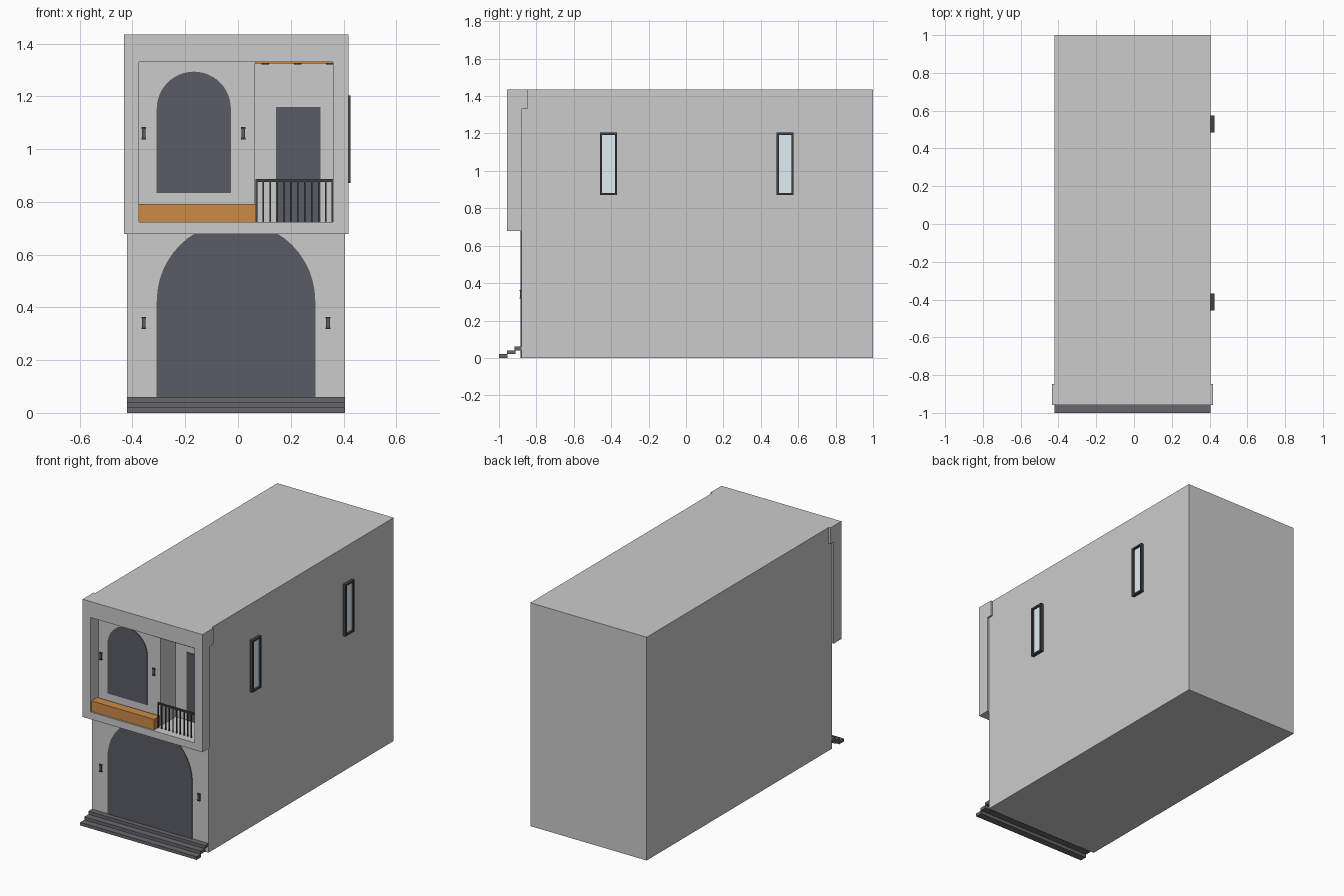
import bpy, bmesh, math
from mathutils import Vector

if "Cube" in bpy.data.objects:
    bpy.data.objects.remove(bpy.data.objects["Cube"])


def material(name, rgb):
    m = bpy.data.materials.new(name)
    m.diffuse_color = (*rgb, 1)
    m.use_nodes = True
    m.node_tree.nodes["Principled BSDF"].inputs["Base Color"].default_value = m.diffuse_color
    return m


DARK = material("dark_panel", (0.10, 0.108, 0.13))
STONE = material("step_stone", (0.14, 0.14, 0.15))
METAL = material("dark_metal", (0.05, 0.055, 0.06))
WOOD = material("wood", (0.60, 0.26, 0.06))
GLASS = material("glass", (0.75, 0.86, 0.9))


def finish(name, bm, mat=None):
    bmesh.ops.recalc_face_normals(bm, faces=bm.faces[:])
    me = bpy.data.meshes.new(name)
    bm.to_mesh(me)
    bm.free()
    ob = bpy.data.objects.new(name, me)
    bpy.context.collection.objects.link(ob)
    if mat:
        me.materials.append(mat)
    return ob


def add_box(bm, x, y, z):
    vs = bmesh.ops.create_cube(bm, size=1)["verts"]
    for v in vs:
        v.co = Vector([(a + b) / 2 + c * (b - a) for (a, b), c in zip((x, y, z), v.co)])


def box(name, x, y, z, mat=None):
    bm = bmesh.new()
    add_box(bm, x, y, z)
    return finish(name, bm, mat)


def ring(name, u, z, border, depth, place, mat=None):
    """Rectangular frame; place(u, d, z) maps it into the world."""
    bm = bmesh.new()
    l, r, b, t = border
    rects = [(u, z), ((u[0] + l, u[1] - r), (z[0] + b, z[1] - t))]
    loops = []
    for d in depth:
        for (u0, u1), (z0, z1) in rects:
            loops.append([bm.verts.new(place(a, d, c))
                          for a, c in ((u0, z0), (u1, z0), (u1, z1), (u0, z1))])
    for p, q in ((0, 1), (1, 3), (3, 2), (2, 0)):
        for i in range(4):
            j = (i + 1) % 4
            bm.faces.new((loops[p][i], loops[p][j], loops[q][j], loops[q][i]))
    return finish(name, bm, mat)


def arch(name, x0, x1, z0, spring, y, mat, n=24):
    """Round-topped panel extruded along y."""
    bm = bmesh.new()
    cx, r = (x0 + x1) / 2, (x1 - x0) / 2
    pts = [(x0, z0), (x1, z0)]
    pts += [(cx + r * math.cos(math.pi * i / n), spring + r * math.sin(math.pi * i / n))
            for i in range(n + 1)]
    face = bm.faces.new([bm.verts.new((px, y[0], pz)) for px, pz in pts])
    ext = bmesh.ops.extrude_face_region(bm, geom=[face])["geom"]
    for v in ext:
        if isinstance(v, bmesh.types.BMVert):
            v.co.y = y[1]
    return finish(name, bm, mat)


XL, XR, FRONT, TOP = -0.421, 0.406, -0.88, 1.434   # main block
OL, OR, OB, OT = -0.376, 0.361, 0.724, 1.331       # balcony opening
MID, BACK = 0.065, -0.725                          # recess

# Main block with the balcony recess cut in
body = box("house_body", (XL, XR), (FRONT, 1.0), (0, TOP))
cutter = box("recess_cutter", (MID, OR), (-1.0, BACK), (OB, OT))
cutter.hide_render = True
cutter.hide_set(True)
cut = body.modifiers.new("recess", "BOOLEAN")
cut.operation = "DIFFERENCE"
cut.solver = "EXACT"
cut.object = cutter

# Projecting frame round the upper storey, with its top lip
ring("facade_frame", (-0.433, 0.418), (0.678, TOP),
     (0.057, 0.057, 0.046, 0.103), (-0.958, FRONT), lambda u, d, z: (u, d, z))
box("frame_lip", (-0.433, 0.418), (FRONT, -0.847), (OT, TOP))

# Arched panels and balcony door
arch("garage_arch", -0.308, 0.293, 0.0, 0.424, (-0.885, -0.87), DARK)
arch("upper_arch_window", -0.308, -0.027, 0.834, 1.153, (-0.885, -0.87), DARK)
box("balcony_door", (0.144, 0.312), (BACK - 0.005, BACK + 0.01), (OB, 1.16), DARK)

# Wall lights: body with two end caps
for i, (x, z) in enumerate([(-0.357, 1.06), (0.02, 1.06), (-0.357, 0.341), (0.341, 0.341)]):
    box(f"wall_light_{i}", (x - 0.007, x + 0.007), (-0.888, -0.875), (z - 0.02, z + 0.02), DARK)
    for s in (-1, 1):
        box(f"wall_light_cap_{i}_{s}", (x - 0.009, x + 0.009), (-0.89, -0.875),
            (z + s * 0.02 - 0.003, z + s * 0.02 + 0.003), METAL)

# Planter and wooden ceiling
box("planter", (OL, 0.068), (-0.948, -0.89), (OB, 0.792), WOOD)
box("balcony_ceiling", (MID, OR), (-0.95, BACK), (OT - 0.006, OT), WOOD)

# Ceiling lights
bm = bmesh.new()
for x in (0.104, 0.226, 0.347):
    d = bmesh.ops.create_cone(bm, cap_ends=True, segments=20, radius1=0.014,
                              radius2=0.014, depth=0.006)["verts"]
    bmesh.ops.translate(bm, verts=d, vec=(x, -0.82, OT - 0.008))
finish("ceiling_lights", bm, METAL)

# Railing
bm = bmesh.new()
add_box(bm, (0.067, OR), (-0.915, -0.903), (0.876, 0.886))
for i in range(12):
    x = 0.07 + i * 0.0262
    add_box(bm, (x - 0.003, x + 0.003), (-0.912, -0.906), (OB, 0.878))
finish("railing", bm, METAL)

# Entrance steps
for i in range(3):
    y = -1.0 + 0.042 * i
    box(f"step_{i}", (XL, XR), (y, y + 0.046), (0.02 * i, 0.02 * i + 0.02), STONE)

# Side windows
for i, y in enumerate((-0.414, 0.53)):
    ring(f"window_frame_{i}", (y - 0.045, y + 0.045), (0.872, 1.204), (0.011,) * 4,
         (0.404, 0.426), lambda u, d, z: (d, u, z), METAL)
    box(f"window_glass_{i}", (0.404, 0.414), (y - 0.036, y + 0.036), (0.881, 1.195), GLASS)
